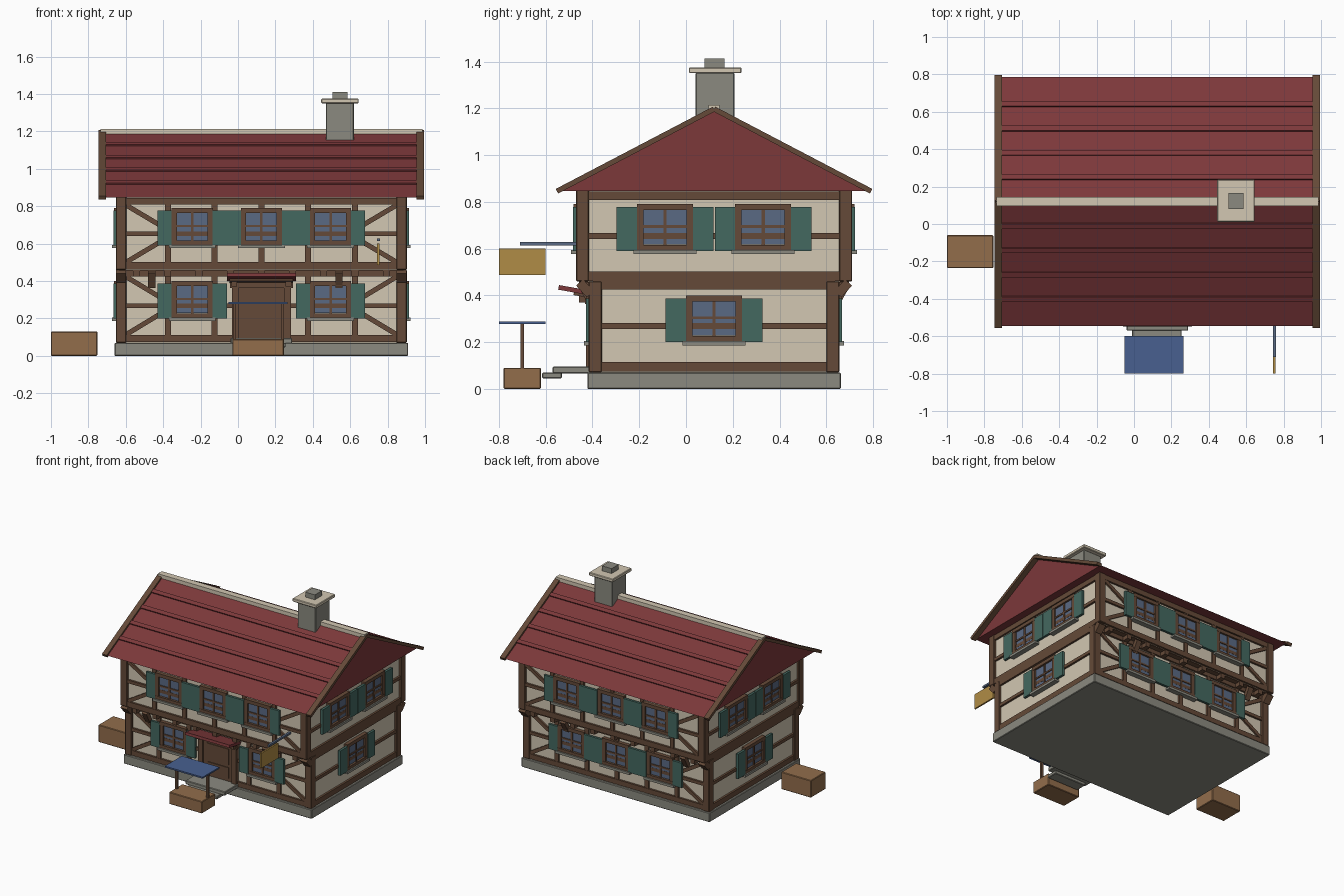
import bpy, bmesh
from mathutils import Matrix, Vector

cube = bpy.data.objects.get("Cube")
if cube:
    bpy.data.objects.remove(cube, do_unlink=True)


def material(name, hexcode):
    rgb = [int(hexcode[i:i + 2], 16) / 255 for i in (0, 2, 4)]
    col = [c / 12.92 if c < 0.04 else ((c + 0.055) / 1.055) ** 2.4 for c in rgb] + [1]
    m = bpy.data.materials.new(name)
    m.use_nodes = True
    m.diffuse_color = col
    m.node_tree.nodes["Principled BSDF"].inputs["Base Color"].default_value = col
    return m


CREAM = material("cream_plaster", "d2c7b2")
TIMBER = material("brown_timber", "654a38")
RED = material("red_tile", "7c383a")
STONE = material("grey_stone", "8b8a80")
GREEN = material("green_paint", "446860")
GLASS = material("blue_grey_glass", "5a6a84")
CRATE = material("light_wood", "926d4b")
BLUE = material("blue_cloth", "486090")
GOLD = material("ochre_board", "b08c46")

parts = {}


def part(name, mat):
    return parts.setdefault(name, (bmesh.new(), mat))[0]


def frame(origin, u, n):
    """Local frame: u along the wall, n outward, z up."""
    m = Matrix.Identity(4)
    for i, axis in enumerate((u, n, (0, 0, 1))):
        m.col[i][:3] = axis
    m.translation = origin
    return m


def box(name, mat, m, u, v, n):
    size = Matrix.Diagonal((u[1] - u[0], n[1] - n[0], v[1] - v[0], 1))
    mid = Matrix.Translation((sum(u) / 2, sum(n) / 2, sum(v) / 2))
    bmesh.ops.create_cube(part(name, mat), size=1, matrix=m @ mid @ size)


def bar(name, mat, m, p, q, w, n):
    """Slanted bar from p to q in the wall plane."""
    p, q = Vector(p), Vector(q)
    d = q - p
    turn = Matrix.Rotation(-Vector((d.x, d.y)).angle_signed(Vector((1, 0))), 4, 'Y')
    mid = (p + q) / 2
    size = Matrix.Diagonal((d.length, n[1] - n[0], w, 1))
    loc = Matrix.Translation((mid.x, sum(n) / 2, mid.y))
    bmesh.ops.create_cube(part(name, mat), size=1, matrix=m @ loc @ turn @ size)


CX, CY = 0.125, 0.12
HX, LOW_Y, UP_Y = 0.76, 0.518, 0.573
W = Matrix.Identity(4)                                   # u = x, n = y
C = frame((CX, CY, 0), (1, 0, 0), (0, 1, 0))             # house centre
G = frame((CX, CY, 0), (0, 1, 0), (1, 0, 0))             # gable section


def window(m, c, z, half, shutter):
    """Casement with cross bars, sill and a pair of shutters."""
    b = 0.028
    box("window_glass", GLASS, m, (c - half + b, c + half - b), (z + b, z + .18), (0, .014))
    for s in (-1, 1):
        e = c + s * (half - b / 2)
        box("window_frames", TIMBER, m, (e - b / 2, e + b / 2), (z, z + .2), (0, .026))
        box("window_frames", TIMBER, m, (c - half, c + half),
            (z + .1 + s * .1 - .013 - s * .013, z + .1 + s * .1 + .013 - s * .013), (0, .028))
        a = c + s * (half + shutter / 2)
        box("shutters", GREEN, m, (a - shutter / 2, a + shutter / 2), (z, z + .187), (.012, .03))
    box("window_bars", TIMBER, m, (c - .007, c + .007), (z, z + .19), (0, .02))
    box("window_bars", TIMBER, m, (c - half, c + half), (z + .098, z + .11), (0, .02))
    box("window_sills", STONE, m, (c - half - .015, c + half + .015), (z - .014, z + .004), (0, .038))


def timber(m, u, v, depth=.015):
    box("wall_timbers", TIMBER, m, u, v, (0, depth))


def storey(m, half, z0, z1, bottom, studs=()):
    """Rails and studs of one wall of one storey."""
    mid = (z0 + z1) / 2
    timber(m, (-half, half), (z0, z0 + bottom))
    timber(m, (-half, half), (z1 - .037, z1))
    timber(m, (-half, half), (mid - .012, mid + .012))
    for s in studs:
        timber(m, (s - .016, s + .016), (z0, z1), .013)


def braces(m, z0, z1):
    mid = (z0 + z1) / 2
    for s in (-1, 1):
        for far, near in ((z1 - .035, mid + .02), (z0 + .035, mid - .02)):
            bar("wall_braces", TIMBER, m, (s * .73, far), (s * .5, near), .026, (0, .013))


# Stone plinth and plaster storeys
box("plinth", STONE, C, (-.785, .785), (0, .07), (-.542, .542))
box("lower_walls", CREAM, C, (-HX, HX), (.06, .46), (-LOW_Y, LOW_Y))
box("upper_walls", CREAM, C, (-HX, HX), (.46, .85), (-UP_Y, UP_Y))
box("jetty_floor", TIMBER, C, (-HX, HX), (.455, .47), (-UP_Y, UP_Y))

# Corner posts with curved-in feet under the jetty
for sx in (-1, 1):
    for sy in (-1, 1):
        for hy, v in ((LOW_Y, (.07, .46)), (UP_Y, (.46, .85))):
            x, y = sx * (HX - .01), sy * (hy - .01)
            box("corner_posts", TIMBER, C, (x - .028, x + .028), v, (y - .028, y + .028))
        x = sx * (HX - .01)
        bar("jetty_corner_brackets", TIMBER, G, (sy * .53, .405), (sy * .575, .455), .04,
            (x - .027, x + .027))

# Long front and back walls
STUDS = (-.5, -.25, 0, .25, .5)
for s in (-1, 1):
    low = frame((CX, CY + s * LOW_Y, 0), (1, 0, 0), (0, s, 0))
    up = frame((CX, CY + s * UP_Y, 0), (1, 0, 0), (0, s, 0))
    storey(low, HX, .075, .462, .037, STUDS)
    storey(up, HX, .462, .845, .04, STUDS)
    braces(low, .075, .462)
    braces(up, .462, .845)
    for c in (-.37, 0, .37):
        window(up, c, .59, .11, .075)
        if c or s > 0:
            window(low, c, .2, .11, .075)
    for k in range(-4, 5):
        box("jetty_joists", TIMBER, low, (k * .167 - .018, k * .167 + .018), (.425, .46), (0, .06))
    for x in (-.585, .415):
        bar("jetty_brackets", TIMBER, G, (s * .525, .37), (s * .57, .45), .03,
            (x - .02, x + .02))

# Gable end walls
for s in (-1, 1):
    m = frame((CX + s * HX, CY, 0), (0, 1, 0), (s, 0, 0))
    storey(m, LOW_Y, .075, .462, .04)
    storey(m, UP_Y, .462, .845, .04)
    window(m, 0, .2, .12, .087)
    for c in (-.21, .21):
        window(m, c, .59, .12, .087)

# Roof body as an extruded triangle
bm = part("roof", RED)
tri = [bm.verts.new(G @ Vector((u, -.83, z))) for u, z in ((-.665, .847), (.665, .847), (0, 1.195))]
face = bm.faces.new(tri)
ext = bmesh.ops.extrude_face_region(bm, geom=[face])["geom"]
bmesh.ops.translate(bm, vec=(1.66, 0, 0), verts=[g for g in ext if isinstance(g, bmesh.types.BMVert)])

# Tile course slats, verge boards and ridge cap
slope = (1.195 - .847) / .665
for s in (-1, 1):
    for k in range(1, 5):
        a, b = k * .13 - .013, k * .13 + .013
        bar("roof_courses", RED, G, (s * a, 1.199 - a * slope), (s * b, 1.199 - b * slope),
            .012, (-.83, .83))
    for e in (-.85, .85):
        bar("verge_boards", TIMBER, G, (0, 1.197), (s * .672, 1.197 - .672 * slope), .022,
            (e - .02, e + .02))
box("ridge_cap", CREAM, G, (-.024, .024), (1.185, 1.213), (-.86, .862))

# Chimney
box("chimney_stack", STONE, W, (.47, .62), (1.08, 1.352), (.04, .207))
box("chimney_cap", CREAM, W, (.445, .645), (1.35, 1.375), (.012, .237))
box("chimney_pot", STONE, W, (.505, .585), (1.37, 1.412), (.08, .165))

# Front door with surround and tilted canopy
door = frame((CX, CY - LOW_Y, 0), (1, 0, 0), (0, -1, 0))
box("door", TIMBER, door, (-.125, .125), (.09, .37), (0, .016))
for v in ((.12, .2), (.22, .34)):
    box("door_panels", TIMBER, door, (-.09, .09), v, (.01, .022))
for s in (-1, 1):
    box("door_posts", TIMBER, door, (s * .14 - .018, s * .14 + .018), (.09, .37), (0, .03))
    box("door_brackets", TIMBER, door, (s * .145 - .015, s * .145 + .015), (.37, .41), (0, .06))
box("door_lintel", TIMBER, door, (-.168, .168), (.362, .398), (0, .035))
bar("door_canopy", RED, G, (-.665, .434), (-.53, .41), .02, (-.185, .185))
bar("door_canopy_trim", TIMBER, G, (-.6, .408), (-.53, .396), .014, (-.17, .17))

# Entrance steps
box("top_step", STONE, W, (-.04, .29), (.066, .095), (-.57, -.4))
box("low_step", STONE, W, (-.01, .255), (.045, .07), (-.615, -.53))

# Market stall and loose crate
box("stall_crate", CRATE, W, (-.03, .245), (0, .09), (-.78, -.62))
for x in (-.02, .237):
    box("stall_posts", TIMBER, W, (x - .008, x + .008), (.08, .278), (-.708, -.692))
box("stall_canopy", BLUE, W, (-.05, .265), (.277, .288), (-.8, -.6))
box("side_crate", CRATE, W, (-1, -.752), (0, .13), (-.236, -.06))

# Hanging sign
box("sign_bar", GLASS, W, (.742, .758), (.613, .627), (-.71, -.44))
box("sign_board", GOLD, W, (.744, .756), (.487, .6), (-.8, -.6))

# Turn the gathered parts into objects
BEVELLED = {"plinth", "stall_crate", "side_crate", "top_step", "low_step",
            "chimney_cap", "chimney_stack", "corner_posts"}
for name, (bm, mat) in parts.items():
    bmesh.ops.recalc_face_normals(bm, faces=bm.faces)
    mesh = bpy.data.meshes.new(name)
    bm.to_mesh(mesh)
    bm.free()
    mesh.materials.append(mat)
    obj = bpy.data.objects.new(name, mesh)
    bpy.context.collection.objects.link(obj)
    if name in BEVELLED:
        bevel = obj.modifiers.new("soft_edge", 'BEVEL')
        bevel.width = .004
        bevel.segments = 1
